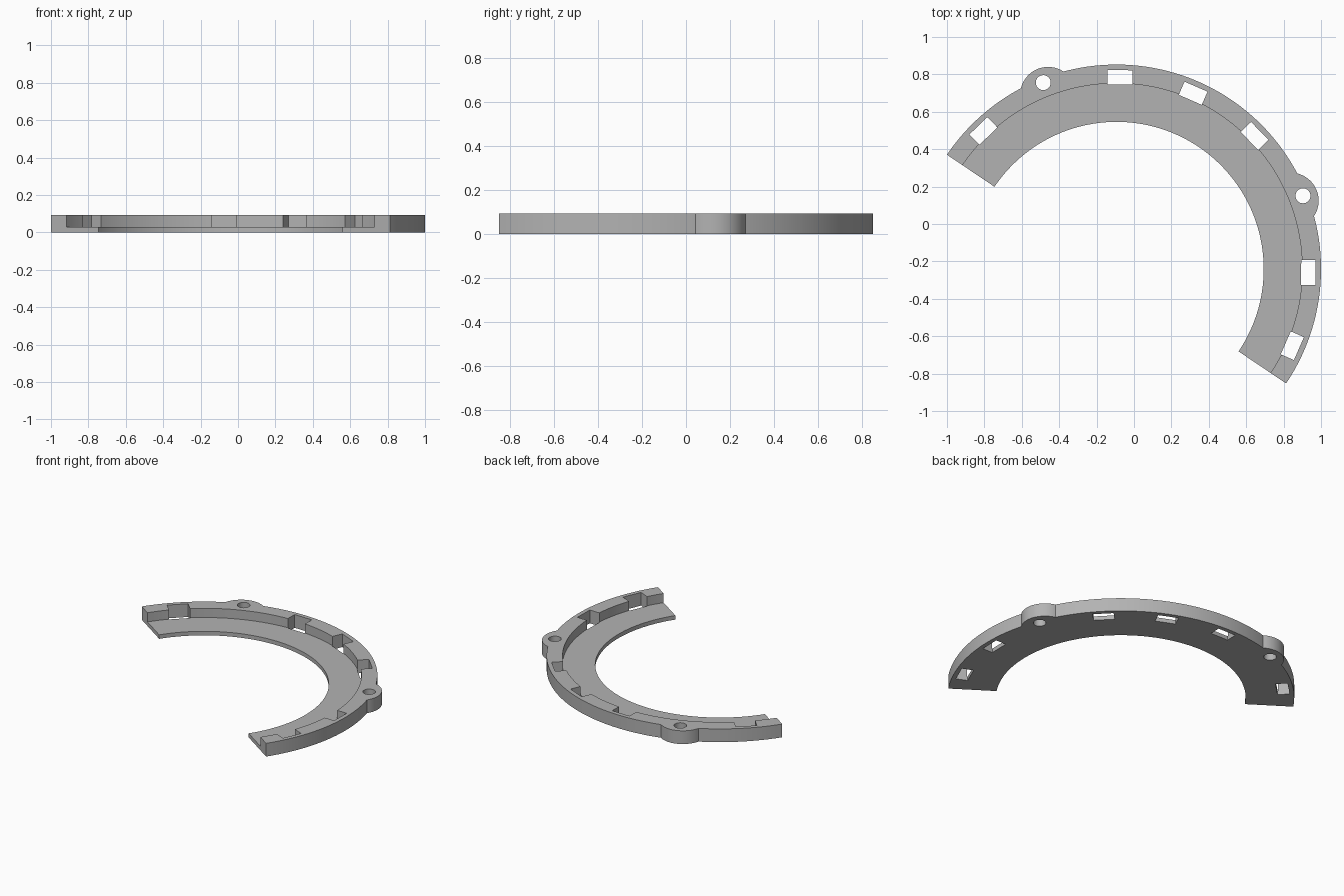
import bpy, bmesh, math

if "Cube" in bpy.data.objects:
    bpy.data.objects.remove(bpy.data.objects["Cube"])

CX, CY = -0.0935, -0.241            # centre of the arc
R_OUT, R_STEP, R_IN = 1.0935, 0.993, 0.787
TOP, FLOOR = 0.092, 0.028
START, END = -34.0, 146.0           # half ring
EARS = (21.45, 111.45)
SLOTS = (-23.55, -1.05, 43.95, 66.45, 88.95, 133.95)
EAR_D, EAR_R = 1.0, 0.15

grey = bpy.data.materials.new("grey plastic")
grey.diffuse_color = (0.45, 0.45, 0.45, 1)
grey.use_nodes = True
grey.node_tree.nodes["Principled BSDF"].inputs["Base Color"].default_value = grey.diffuse_color


def polar(r, deg):
    a = math.radians(deg)
    return (CX + r * math.cos(a), CY + r * math.sin(a))


def prism(name, pts, z0, z1):
    """Extrude a flat outline between two heights."""
    bm = bmesh.new()
    face = bm.faces.new([bm.verts.new((x, y, z0)) for x, y in pts])
    ext = bmesh.ops.extrude_face_region(bm, geom=[face], use_keep_orig=True)
    verts = [v for v in ext["geom"] if isinstance(v, bmesh.types.BMVert)]
    bmesh.ops.translate(bm, verts=verts, vec=(0, 0, z1 - z0))
    bmesh.ops.recalc_face_normals(bm, faces=bm.faces)
    me = bpy.data.meshes.new(name)
    bm.to_mesh(me)
    bm.free()
    me.materials.append(grey)
    ob = bpy.data.objects.new(name, me)
    bpy.context.collection.objects.link(ob)
    return ob


def outer_radius(deg):
    """Outer rim, bulging into a round ear near each screw hole."""
    r = R_OUT
    for e in EARS:
        p = math.radians(deg - e)
        if abs(deg - e) < 8:
            root = EAR_R ** 2 - (EAR_D * math.sin(p)) ** 2
            if root > 0:
                r = max(r, EAR_D * math.cos(p) + math.sqrt(root))
    return r


def cut(target, cutter):
    cutter.hide_render = True
    mod = target.modifiers.new("cut", 'BOOLEAN')
    mod.operation = 'DIFFERENCE'
    mod.solver = 'EXACT'
    mod.object = cutter
    bpy.context.view_layer.objects.active = target
    bpy.ops.object.modifier_apply(modifier=mod.name)
    bpy.data.objects.remove(cutter)


# Half ring with ears; extra samples where the ears meet the rim
edge = math.degrees(math.acos((EAR_D**2 + R_OUT**2 - EAR_R**2) / (2 * EAR_D * R_OUT)))
angles = [START + 1.5 * i for i in range(121)]
angles = [a for a in angles if all(abs(a - e) > edge + 0.3 for e in EARS)]
for e in EARS:
    angles += [e + edge * i / 12 for i in range(-12, 13)]
angles.sort()
outline = [polar(outer_radius(a), a) for a in angles]
outline += [polar(R_IN, END - 1.5 * i) for i in range(121)]
ring = prism("half_ring", outline, 0, TOP)

# Recessed inner ledge
cut(ring, prism("ledge_cutter", [polar(R_STEP, 1.5 * i + 0.5) for i in range(240)], FLOOR, 0.3))

# Rectangular slots through the rim
for s in SLOTS:
    c, n = math.cos(math.radians(s)), math.sin(math.radians(s))
    pts = [(CX + u * c - v * n, CY + u * n + v * c)
           for u, v in ((0.987, -0.067), (1.064, -0.067), (1.064, 0.067), (0.987, 0.067))]
    cut(ring, prism("slot_cutter", pts, -0.1, 0.3))

# Screw holes through the ears
for e in EARS:
    x, y = polar(1.071, e)
    pts = [(x + 0.04 * math.cos(t * math.pi / 16), y + 0.04 * math.sin(t * math.pi / 16))
           for t in range(32)]
    cut(ring, prism("hole_cutter", pts, -0.1, 0.3))

# Smooth curved walls, sharp corners
bpy.ops.object.select_all(action='DESELECT')
ring.select_set(True)
bpy.context.view_layer.objects.active = ring
bpy.ops.object.shade_smooth_by_angle(angle=math.radians(25))
